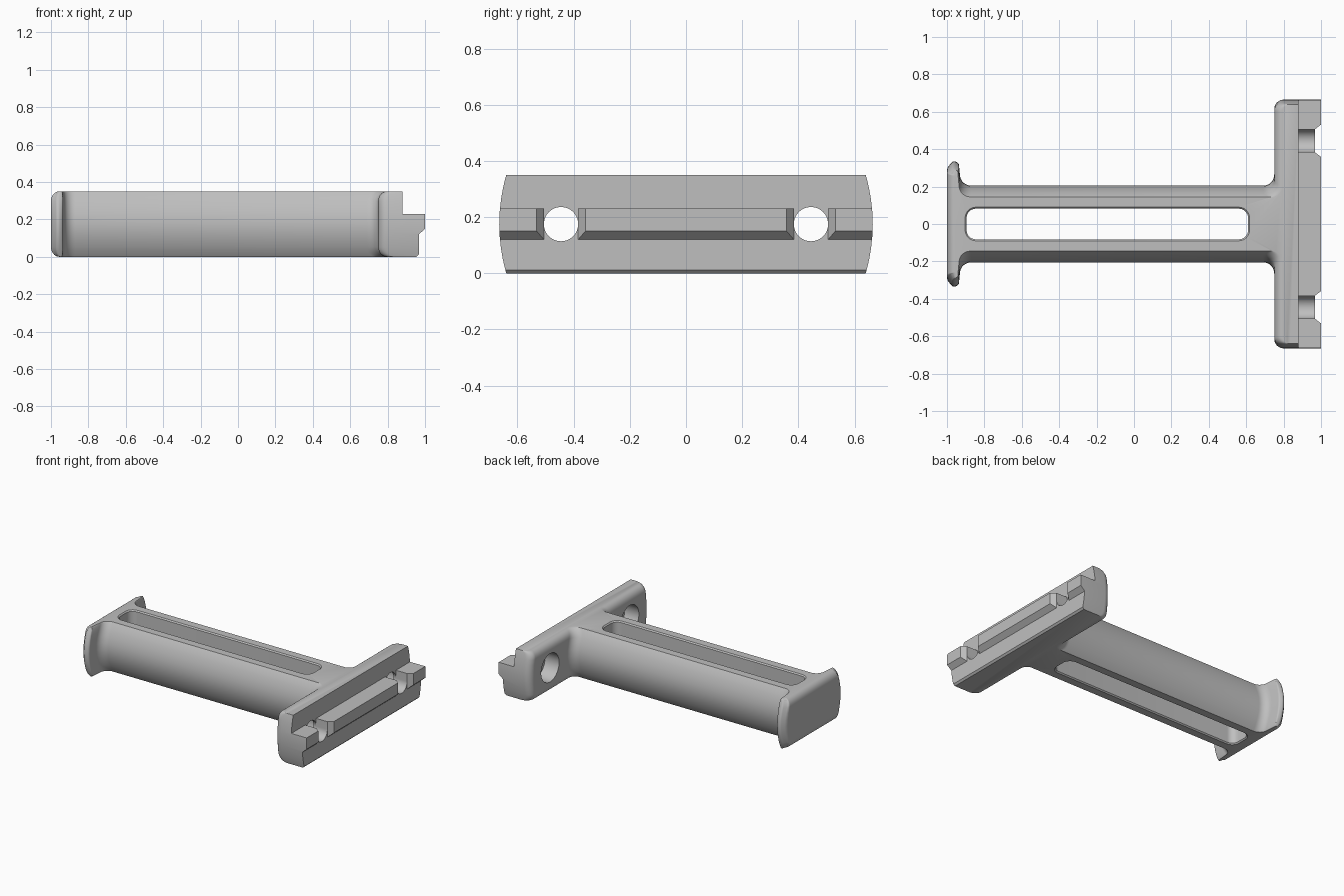
import bpy, bmesh, math
from mathutils import Vector, Matrix

if bpy.data.objects.get("Cube"):
    bpy.data.objects.remove(bpy.data.objects["Cube"])

H = 0.35
grey = bpy.data.materials.new("satin_grey")
grey.use_nodes = True
colour = (0.52, 0.52, 0.52, 1)
grey.diffuse_color = colour
grey.node_tree.nodes["Principled BSDF"].inputs["Base Color"].default_value = colour


def round_corners(corners, steps=8):
    """Replace each inner (x, y, radius) corner by an arc; ends stay sharp."""
    pts = [Vector(c[:2]) for c in corners]
    out = []
    for i, (x, y, r) in enumerate(corners):
        p = pts[i]
        if r == 0:
            out.append(p)
            continue
        a = (pts[i - 1] - p).normalized()
        b = (pts[(i + 1) % len(pts)] - p).normalized()
        half = a.angle(b) / 2
        centre = p + (a + b).normalized() * r / math.sin(half)
        start = p + a * r / math.tan(half) - centre
        end = p + b * r / math.tan(half) - centre
        sweep = start.angle_signed(end)
        for k in range(steps + 1):
            out.append(centre + Matrix.Rotation(-sweep * k / steps, 2) @ start)
    return out


def loft(name, rings):
    """Closed solid through rings of equal point count."""
    bm = bmesh.new()
    rows = [[bm.verts.new(p) for p in ring] for ring in rings]
    n = len(rows[0])
    for lo, hi in zip(rows, rows[1:]):
        for i in range(n):
            j = (i + 1) % n
            bm.faces.new((lo[i], lo[j], hi[j], hi[i]))
    bm.faces.new(rows[0][::-1])
    bm.faces.new(rows[-1])
    bmesh.ops.recalc_face_normals(bm, faces=bm.faces)
    mesh = bpy.data.meshes.new(name)
    bm.to_mesh(mesh)
    bm.free()
    mesh.materials.append(grey)
    obj = bpy.data.objects.new(name, mesh)
    bpy.context.collection.objects.link(obj)
    return obj


def flat_ring(pts, z):
    return [(p[0], p[1], z) for p in pts]


def side_ring(pts, y):
    return [(p[0], y, p[1]) for p in pts]


def hole_ring(x, y, r, n=48):
    return [(x, y + r * math.cos(math.tau * k / n),
             H / 2 + r * math.sin(math.tau * k / n)) for k in range(n)]


# Half outlines of the handle at mid height and at its top and bottom faces
middle = round_corners([
    (-1, 0, 0), (-1, .30, .05), (-.965, .34, .018), (-.937, .325, .018),
    (-.925, .205, .06), (.75, .205, .06), (.75, .665, .05), (1, .665, 0)])
edge = round_corners([
    (-.955, 0, 0), (-.955, .26, .02), (-.95, .29, .004), (-.943, .285, .004),
    (-.93, .145, .06), (.795, .145, .06), (.795, .64, .04), (1, .64, 0)])

# Handle body: sides bow outward, end faces have rounded edges
levels = [-1, -.99, -.97, -.94, -.9, -.85, -.78, -.7, -.5, -.25, 0]
levels += [-u for u in levels[-2::-1]]
rings = []
for u in levels:
    wy = u * u
    wx = 1 - math.sqrt(max(0, 1 - max(0, (abs(u) - .7) / .3) ** 2))
    half = [(m.x + (e.x - m.x) * wx, m.y + (e.y - m.y) * wy)
            for m, e in zip(middle, edge)]
    full = half + [(x, -y) for x, y in half[:0:-1]]
    rings.append(flat_ring(full, H / 2 * (1 + u)))
handle = loft("handle", rings)

# Long slot with a slightly eased rim
cutters = []
slot = []
for z, grow in ((-.01, .018), (.008, 0), (H - .008, 0), (H + .01, .018)):
    a, b, c, r = -.895 - grow, .61 + grow, .082 + grow, .05 + grow
    slot.append(flat_ring(round_corners(
        [(a, -c, r), (a, c, r), (b, c, r), (b, -c, r)]), z))
cutters.append(loft("slot_cutter", slot))

# Steps above and below the mounting rail
above = [(.88, .23), (1.1, .23), (1.1, .5), (.88, .5)]
below = [(.955, -.1), (.955, 0), (.967, .012), (.967, .12), (1, .15),
         (1.1, .15), (1.1, -.1)]
for name, profile in (("upper_step_cutter", above), ("lower_step_cutter", below)):
    cutters.append(loft(name, [side_ring(profile, y) for y in (-1, 1)]))

# Bolt holes, recesses behind them and flared notches in the rail
for side, y in (("left", .445), ("right", -.445)):
    cutters.append(loft(side + "_hole_cutter",
                        [hole_ring(x, y, .061) for x in (.6, 1.1)]))
    cutters.append(loft(side + "_recess_cutter",
                        [hole_ring(x, y, .1) for x in (.6, .86)]))
    channel = [(.88, -.061), (1.1, -.061), (1.1, .061), (.88, .061)]
    flare = [(.967, -.061), (1.007, -.092), (1.007, .092), (.967, .061)]
    for part, shape, low in (("channel", channel, H / 2), ("flare", flare, .118)):
        pts = [(px, y + py) for px, py in shape]
        cutters.append(loft(f"{side}_{part}_cutter",
                            [flat_ring(pts, low), flat_ring(pts, .3)]))

# Cut everything, then apply
for cutter in cutters:
    cutter.hide_render = True
    mod = handle.modifiers.new(cutter.name, "BOOLEAN")
    mod.operation, mod.solver, mod.object = "DIFFERENCE", "EXACT", cutter
bpy.context.view_layer.objects.active = handle
handle.select_set(True)
for mod in list(handle.modifiers):
    bpy.ops.object.modifier_apply(modifier=mod.name)
for cutter in cutters:
    bpy.data.objects.remove(cutter)

bpy.ops.object.select_all(action="DESELECT")
handle.select_set(True)
bpy.ops.object.shade_smooth_by_angle(angle=math.radians(30))
